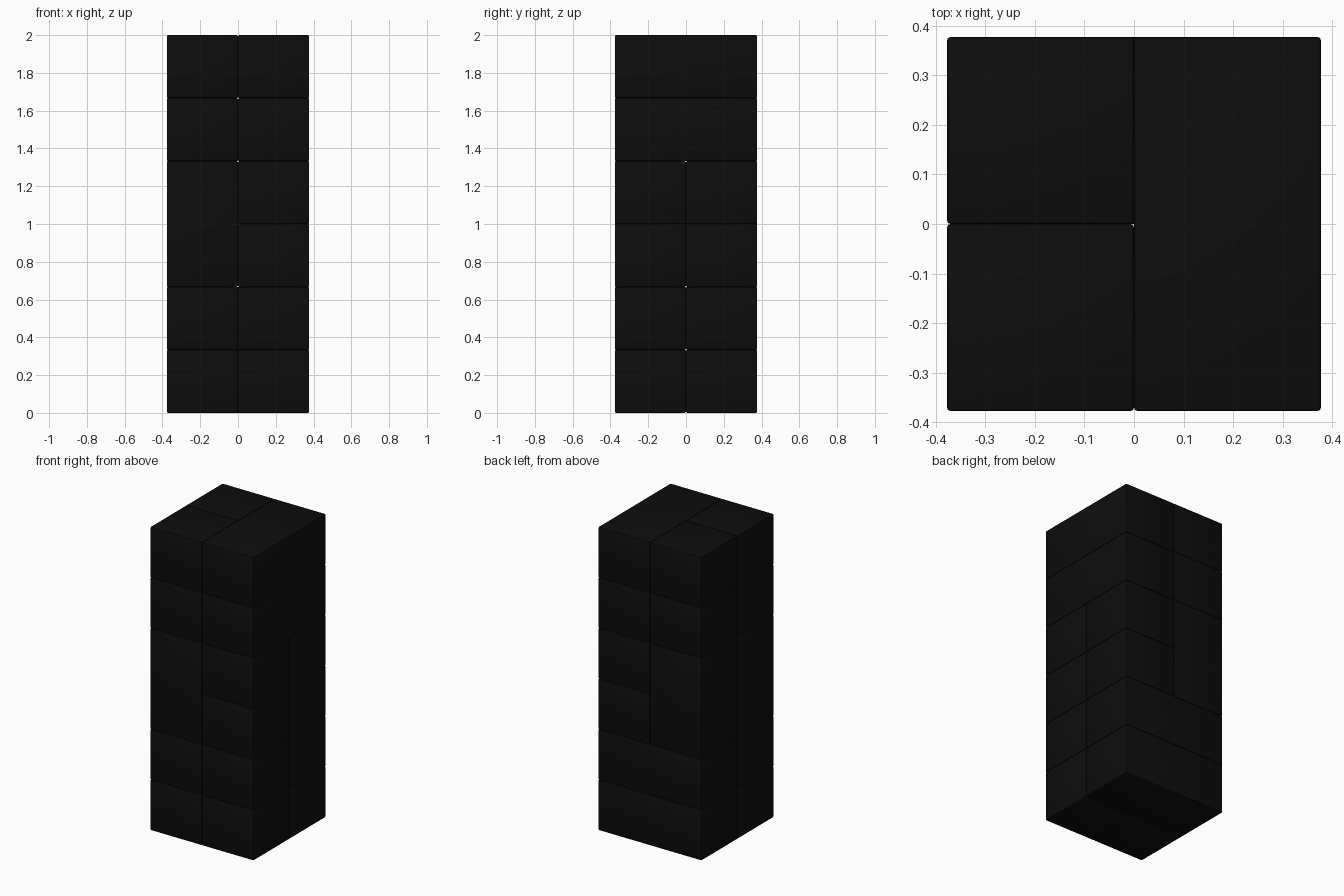
import bpy

if "Cube" in bpy.data.objects:
    bpy.data.objects.remove(bpy.data.objects["Cube"])

W, H = 0.377, 1 / 3   # cell footprint and layer height
GAP, BEVEL = 0.0006, 0.006

mat = bpy.data.materials.new("black")
mat.diffuse_color = (0.004, 0.004, 0.004, 1)
mat.use_nodes = True
mat.node_tree.nodes["Principled BSDF"].inputs["Base Color"].default_value = mat.diffuse_color


def block(name, x, y, z, nx=1, ny=1, nz=1):
    """Block covering nx*ny*nz cells, starting at cell (x, y, z)."""
    size = (nx * W - GAP, ny * W - GAP, nz * H - GAP)
    centre = ((x - 1 + nx / 2) * W, (y - 1 + ny / 2) * W, (z + nz / 2) * H)
    bpy.ops.mesh.primitive_cube_add(size=1, location=centre)
    ob = bpy.context.object
    ob.name = name
    ob.scale = size
    bpy.ops.object.transform_apply(location=False, rotation=False, scale=True)
    mod = ob.modifiers.new("edge_bevel", 'BEVEL')
    mod.width = BEVEL
    mod.segments = 2
    bpy.ops.object.modifier_apply(modifier=mod.name)
    bpy.ops.object.shade_smooth_by_angle()
    ob.data.materials.append(mat)


# Lower two layers: long block across the back, two small ones in front
for z in (0, 1):
    block("lower_long_block", 0, 1, z, nx=2)
    for x in (0, 1):
        block("lower_small_block", x, 0, z)

# Middle two layers: tall blocks on the left, small blocks on the right
for y in (0, 1):
    block("middle_tall_block", 0, y, 2, nz=2)
    for z in (2, 3):
        block("middle_small_block", 1, y, z)

# Upper two layers: long block along the right, two small ones on the left
for z in (4, 5):
    block("upper_long_block", 1, 0, z, ny=2)
    for y in (0, 1):
        block("upper_small_block", 0, y, z)
